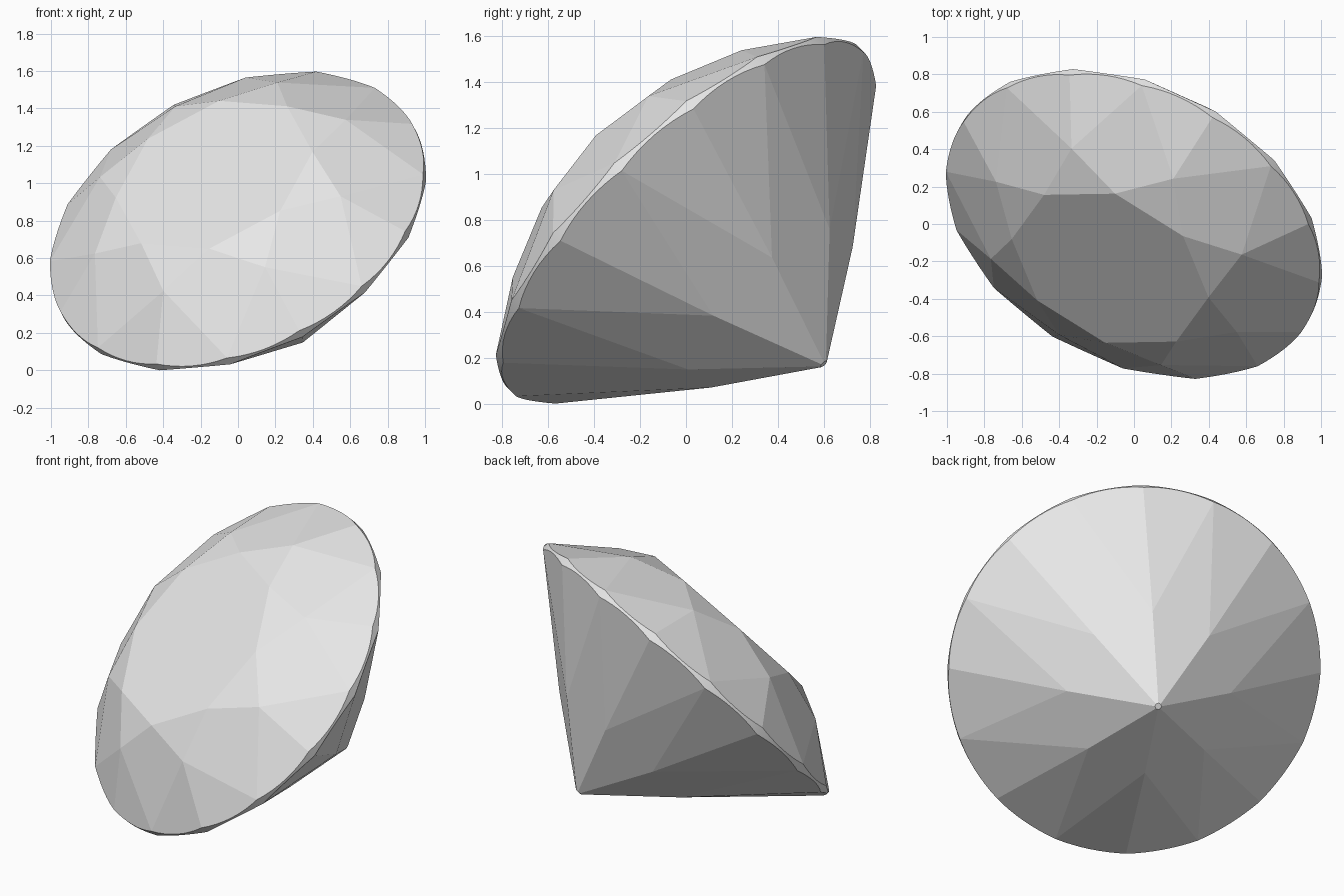
import bpy
import bmesh
from math import sin, cos, pi, radians
from mathutils import Vector, Matrix

cube = bpy.data.objects.get("Cube")
if cube:
    bpy.data.objects.remove(cube, do_unlink=True)

# Gem proportions, measured along and away from its own axis
RADIUS, EDGE = 1.066, 0.025
TABLE_R, TABLE_H = 0.562, 0.365
STAR_R, LOWER_R, DEPTH = 0.76, 0.47, -0.94
SIDES, STEPS = 8, 8            # facets around, rim steps per half facet
HALF = pi / SIDES


def polar(r, angle, h):
    return Vector((r * cos(angle), r * sin(angle), h))


def kite_height(r, r0, h0, h1):
    """Height that keeps a corner in the plane of its neighbouring kites."""
    return h0 + (h1 - h0) * (r * cos(HALF) - r0) / (RADIUS - r0)


star_h = kite_height(STAR_R, TABLE_R, TABLE_H, EDGE)
lower_h = kite_height(LOWER_R, 0, DEPTH, -EDGE)
tip = Vector((0, 0, DEPTH))


def rim_height(offset, r, h, edge):
    """Scalloped rim height where a flat girdle facet meets the round rim."""
    chord = cos(HALF / 2)
    slope = (h - edge) / ((RADIUS - r) * chord)
    return edge - slope * RADIUS * (cos(offset) - chord)


# Corners of the table, stars, lower facets and blunted tip
points = []
for i in range(SIDES):
    a = 2 * HALF * i
    lower = polar(LOWER_R, a, lower_h)
    points += [polar(TABLE_R, a + HALF, TABLE_H), polar(STAR_R, a, star_h),
               lower, tip.lerp(lower, 0.04)]

# Thin round girdle
for i in range(2 * SIDES * STEPS):
    offset = HALF * ((i % STEPS) / STEPS - 0.5)
    a = HALF * i / STEPS
    points += [polar(RADIUS, a, rim_height(offset, STAR_R, star_h, EDGE)),
               polar(RADIUS, a, rim_height(offset, LOWER_R, lower_h, -EDGE))]

# Tilt the gem so it rests on its rim with the table facing front and up
axis = Vector((-0.35, -0.648, 0.677)).normalized()
across = Vector((-0.317, 0.758, 0.570))
across = (across - axis * across.dot(axis)).normalized()
tilt = Matrix((across, axis.cross(across), axis)).transposed()

# Flat facets from the hull of the corners
bm = bmesh.new()
for p in points:
    bm.verts.new(p)
hull = bmesh.ops.convex_hull(bm, input=bm.verts[:])
bmesh.ops.dissolve_limit(bm, angle_limit=radians(0.6), verts=bm.verts[:],
                         edges=bm.edges[:])
bmesh.ops.recalc_face_normals(bm, faces=bm.faces[:])
bmesh.ops.transform(bm, matrix=tilt.to_4x4(), verts=bm.verts[:])
bottom = min(v.co.z for v in bm.verts)
bmesh.ops.translate(bm, vec=(0, 0, -bottom), verts=bm.verts[:])

mesh = bpy.data.meshes.new("cut_gem")
bm.to_mesh(mesh)
bm.free()
gem = bpy.data.objects.new("cut_gem", mesh)
bpy.context.collection.objects.link(gem)

# Pale grey stone
stone = bpy.data.materials.new("pale_grey")
stone.use_nodes = True
colour = (0.8, 0.8, 0.8, 1)
stone.diffuse_color = colour
stone.node_tree.nodes["Principled BSDF"].inputs["Base Color"].default_value = colour
mesh.materials.append(stone)

# Smooth the rim, keep the facets crisp
bpy.ops.object.select_all(action="DESELECT")
gem.select_set(True)
bpy.context.view_layer.objects.active = gem
bpy.ops.object.shade_smooth_by_angle(angle=radians(4))
